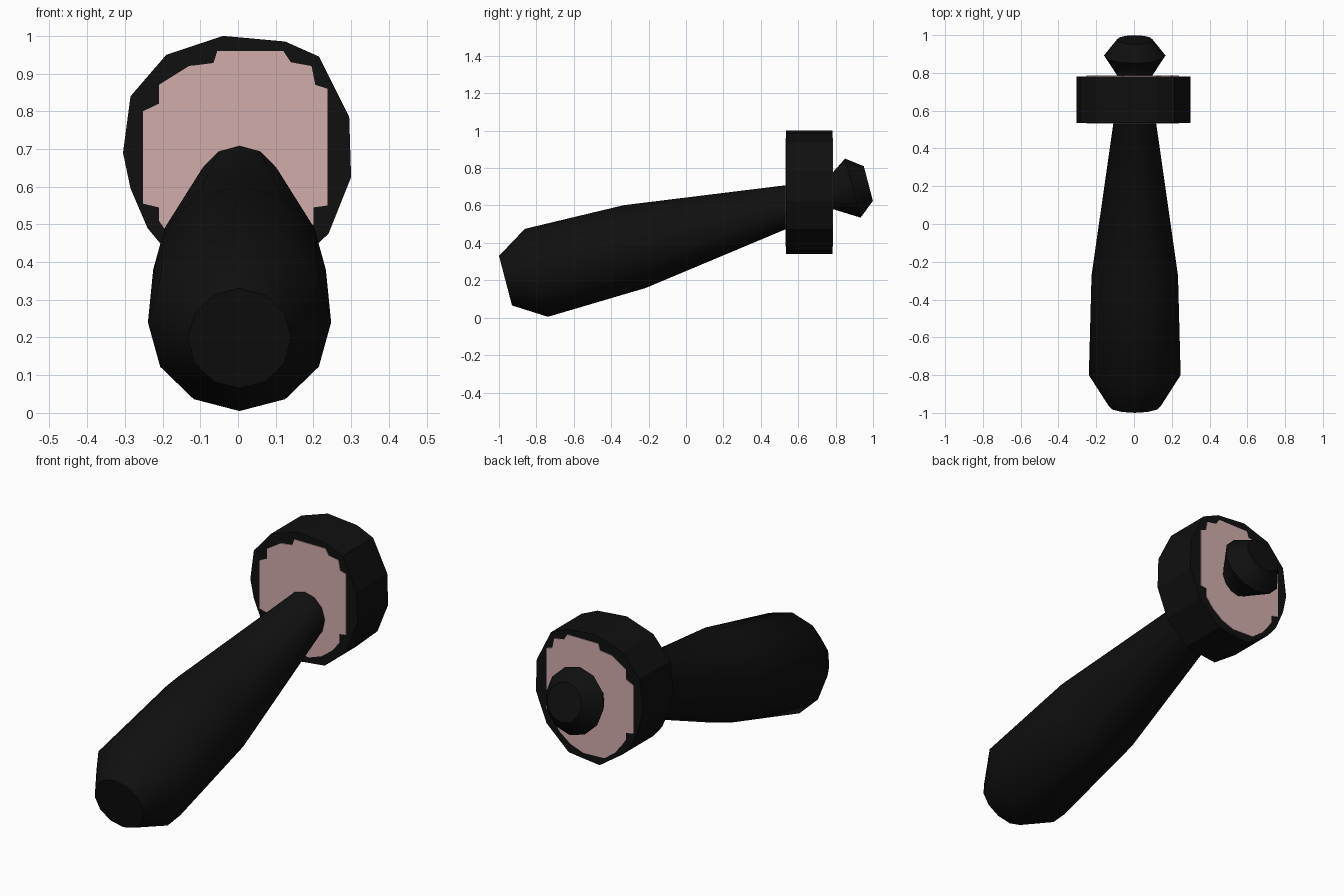
import bpy, bmesh, math
from mathutils import Vector

if "Cube" in bpy.data.objects:
    bpy.data.objects.remove(bpy.data.objects["Cube"])


def material(name, rgb):
    m = bpy.data.materials.new(name)
    m.diffuse_color = (*rgb, 1)
    m.use_nodes = True
    m.node_tree.nodes["Principled BSDF"].inputs["Base Color"].default_value = m.diffuse_color
    return m


black = material("black", (0.005, 0.005, 0.005))
pink = material("dusty pink", (0.64, 0.42, 0.41))


def finish(bm, name, mat, smooth=False):
    bmesh.ops.recalc_face_normals(bm, faces=bm.faces[:])
    me = bpy.data.meshes.new(name)
    bm.to_mesh(me)
    bm.free()
    ob = bpy.data.objects.new(name, me)
    bpy.context.collection.objects.link(ob)
    me.materials.append(mat)
    if smooth:
        bpy.ops.object.select_all(action='DESELECT')
        bpy.context.view_layer.objects.active = ob
        ob.select_set(True)
        bpy.ops.object.shade_smooth_by_angle(angle=math.radians(50))
    return ob


def lathe(name, rings, mat, sides=12, tilt=math.radians(14.7)):
    """Rings (y, z, radius) square to an axis tilted up towards the back."""
    bm = bmesh.new()
    up = Vector((0, -math.sin(tilt), math.cos(tilt)))
    loops = []
    for y, z, r in rings:
        loop = []
        for i in range(sides):
            a = 2 * math.pi * i / sides
            loop.append(bm.verts.new(Vector((0.004, y, z))
                        + Vector((r * math.cos(a), 0, 0)) + up * r * math.sin(a)))
        loops.append(loop)
    for a, b in zip(loops, loops[1:]):
        for i in range(sides):
            j = (i + 1) % sides
            bm.faces.new((a[i], a[j], b[j], b[i]))
    bm.faces.new(loops[0])
    bm.faces.new(loops[-1])
    return finish(bm, name, mat, True)


def slab(name, outline, y0, y1, mat):
    """Outline in x, z extruded along y."""
    bm = bmesh.new()
    face = bm.faces.new([bm.verts.new((x, y0, z)) for x, z in outline])
    ext = bmesh.ops.extrude_face_region(bm, geom=[face])
    vs = [v for v in ext["geom"] if isinstance(v, bmesh.types.BMVert)]
    bmesh.ops.translate(bm, verts=vs, vec=(0, y1 - y0, 0))
    return finish(bm, name, mat)


# Tapered grip with the pommel knob at the far end
lathe("grip_and_knob", [
    (-0.965, 0.198, 0.137), (-0.800, 0.240, 0.243), (-0.275, 0.380, 0.229),
    (0.767, 0.657, 0.080), (0.892, 0.693, 0.163), (0.975, 0.717, 0.096)], black)

# Irregular many-sided disc
disc = [(-0.04, 1.0), (0.125, 0.985), (0.215, 0.945), (0.295, 0.785),
        (0.30, 0.625), (0.24, 0.475), (0.115, 0.36), (-0.06, 0.34),
        (-0.19, 0.43), (-0.24, 0.49), (-0.285, 0.595), (-0.305, 0.69),
        (-0.285, 0.84), (-0.19, 0.95)]
slab("disc", disc, 0.535, 0.782, black)

# Ragged coloured patch on both disc faces
patch = [(-0.055, 0.96), (0.12, 0.96), (0.14, 0.93), (0.195, 0.92),
         (0.205, 0.87), (0.237, 0.86), (0.237, 0.55), (0.2, 0.545),
         (0.2, 0.5), (0.16, 0.45), (0.1, 0.405), (0.03, 0.38),
         (-0.09, 0.385), (-0.15, 0.43), (-0.19, 0.48), (-0.21, 0.51),
         (-0.21, 0.545), (-0.252, 0.555), (-0.252, 0.8), (-0.21, 0.82),
         (-0.21, 0.87), (-0.13, 0.92), (-0.065, 0.928)]
slab("front_patch", patch, 0.532, 0.536, pink)
slab("back_patch", patch, 0.781, 0.785, pink)
